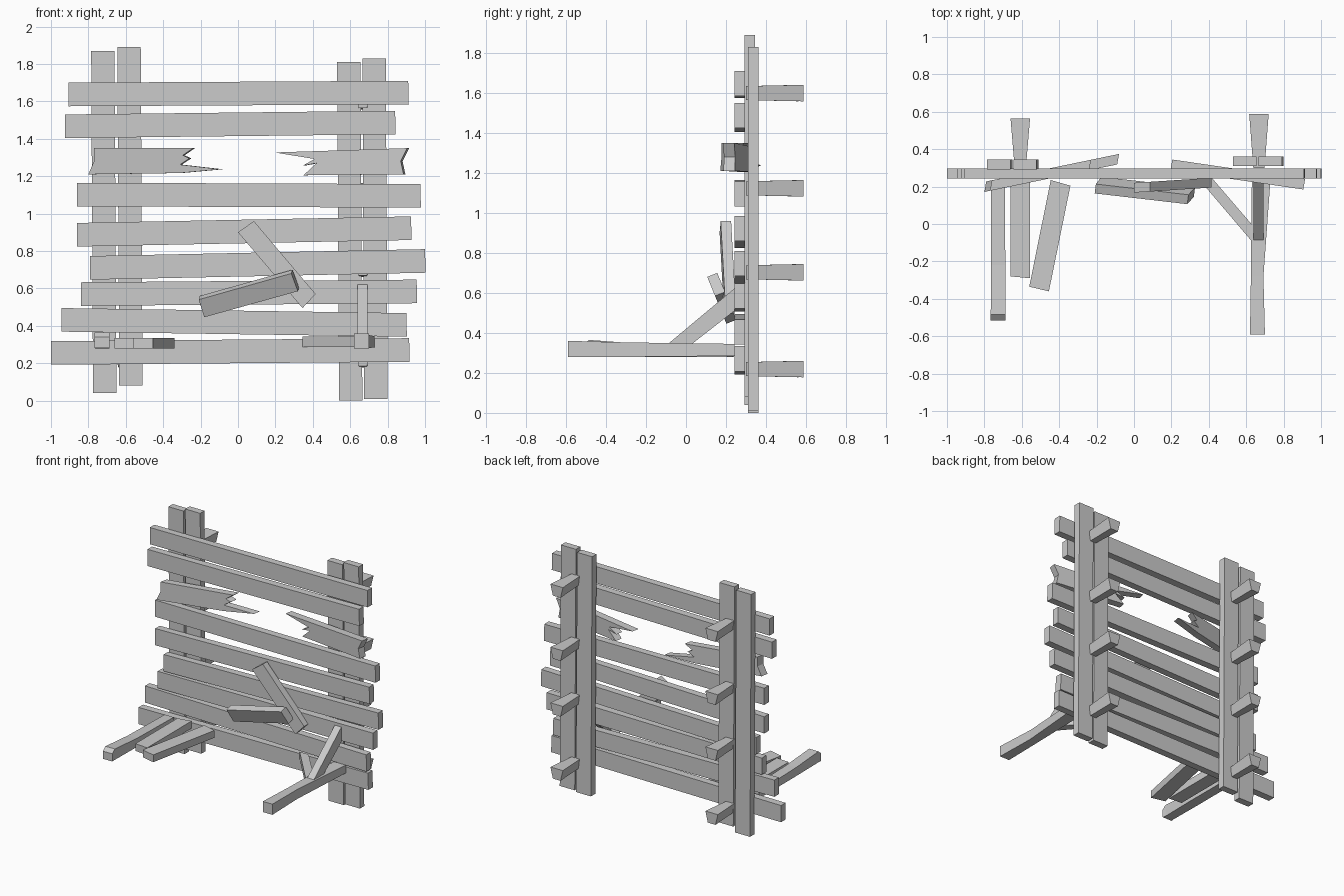
import bpy, bmesh
from mathutils import Vector


def loft(name, rings):
    """Closed flat-faced solid through matching rings of 3D points."""
    bm = bmesh.new()
    vs = [[bm.verts.new(p) for p in ring] for ring in rings]
    n = len(vs[0])
    bm.faces.new(vs[0])
    bm.faces.new(vs[-1][::-1])
    for a, b in zip(vs, vs[1:]):
        for i in range(n):
            j = (i + 1) % n
            bm.faces.new((a[i], b[i], b[j], a[j]))
    bmesh.ops.recalc_face_normals(bm, faces=bm.faces[:])
    me = bpy.data.meshes.new(name)
    bm.to_mesh(me)
    bm.free()
    ob = bpy.data.objects.new(name, me)
    bpy.context.collection.objects.link(ob)
    return ob


def prism(name, pts, vec):
    loft(name, [pts, [Vector(p) + Vector(vec) for p in pts]])


def face_xz(pts, y0, slope_x=0.0, slope_z=0.0):
    """Front-view outline placed on a plane that may lean or swing in y."""
    return [(x, y0 + slope_x * x + slope_z * z, z) for x, z in pts]


def section(y, x0, x1, z0, z1, inset=0.0):
    """Beam cross-section at depth y, optionally narrower at the bottom."""
    return [(x0 + inset, y, z0), (x1 - inset, y, z0), (x1, y, z1), (x0, y, z1)]


# Upright posts: top x, bottom x, bottom z, top z, front y
for i, (xt, xb, z0, z1, y) in enumerate([
        (-0.785, -0.775, 0.04, 1.87, 0.292), (-0.645, -0.635, 0.08, 1.89, 0.292),
        (0.53, 0.54, 0.0, 1.81, 0.31), (0.665, 0.675, 0.01, 1.83, 0.31)]):
    w = 0.125
    prism(f"post_{i + 1}", face_xz([(xb, z0), (xb + w, z0), (xt + w, z1), (xt, z1)], y),
          (0, 0.052, 0))

# Long cross planks: left x, left top z, right x, right top z
for i, (xl, zl, xr, zr) in enumerate([
        (-0.905, 1.70, 0.91, 1.71), (-0.925, 1.53, 0.84, 1.55),
        (-0.86, 1.165, 0.975, 1.158), (-0.86, 0.95, 0.925, 0.985),
        (-0.79, 0.773, 1.0, 0.81), (-0.84, 0.633, 0.955, 0.647),
        (-0.945, 0.495, 0.90, 0.468), (-1.0, 0.318, 0.915, 0.334)]):
    h = 0.126
    prism(f"plank_{i + 1}",
          face_xz([(xl, zl - h), (xr + 0.003, zr - h), (xr, zr), (xl, zl)], 0.242),
          (0, 0.054, 0))

# Snapped plank halves with splintered ends
left = [(-0.80, 1.21), (-0.31, 1.217), (-0.09, 1.237), (-0.31, 1.262),
        (-0.26, 1.295), (-0.295, 1.312), (-0.24, 1.35), (-0.77, 1.35), (-0.77, 1.28)]
prism("broken_plank_left", face_xz(left, 0.337, 0.207), (0.01, 0.056, 0))
right = [(0.195, 1.327), (0.41, 1.292), (0.345, 1.256), (0.42, 1.27), (0.35, 1.205),
         (0.885, 1.21), (0.87, 1.28), (0.905, 1.35), (0.54, 1.338)]
prism("broken_plank_right", face_xz(right, 0.317, -0.146), (0.01, 0.056, 0))

# Flared stubs at the back of each post pair
for side, xc, y1 in (("left", -0.608, 0.563), ("right", 0.668, 0.587)):
    for k, z in enumerate((0.218, 0.702, 1.122, 1.598)):
        loft(f"back_stub_{side}_{k + 1}", [
            section(0.30, xc - 0.03, xc + 0.03, z - 0.034, z + 0.036, 0.008),
            section(y1, xc - 0.052, xc + 0.052, z - 0.04, z + 0.042, 0.02)])

# Loose boards leaning on the front
steep = [(0.0, 0.90), (0.345, 0.495), (0.415, 0.57), (0.085, 0.96)]
prism("leaning_board", face_xz(steep, 0.168, 0.065), (0, 0.052, 0))
low = [(-0.18, 0.446), (0.32, 0.585), (0.285, 0.68), (-0.21, 0.54)]
prism("tilted_board", face_xz(low, 0.385, 0.0, -0.41), (0.006, 0.05, 0.02))

# Floor beams on the left, at the front
loft("floor_beam_outer", [
    section(0.22, -0.765, -0.69, 0.28, 0.335),
    section(-0.22, -0.765, -0.688, 0.28, 0.345),
    section(-0.485, -0.766, -0.688, 0.28, 0.365, 0.004),
    section(-0.515, -0.766, -0.688, 0.282, 0.34)])
prism("floor_beam_middle", [(-0.66, 0.22, 0.28), (-0.555, 0.24, 0.28),
                            (-0.555, -0.29, 0.28), (-0.66, -0.28, 0.28)], (0, 0, 0.055))
prism("floor_beam_angled", [(-0.445, 0.235, 0.28), (-0.34, 0.205, 0.28),
                            (-0.455, -0.36, 0.28), (-0.56, -0.335, 0.28)], (0, 0, 0.055))

# Braced front leg on the right
loft("front_leg", [
    section(0.242, 0.63, 0.73, 0.285, 0.345),
    section(-0.28, 0.625, 0.692, 0.28, 0.352),
    section(-0.59, 0.62, 0.70, 0.28, 0.36)])
prism("upright_brace", [(0.638, 0.242, 0.51), (0.638, 0.242, 0.622),
                        (0.638, -0.09, 0.345), (0.638, 0.03, 0.345)], (0.055, 0, 0))
prism("side_brace", [(0.345, 0.242, 0.288), (0.42, 0.242, 0.288),
                     (0.632, -0.005, 0.288), (0.632, -0.095, 0.288)], (0, 0, 0.055))
